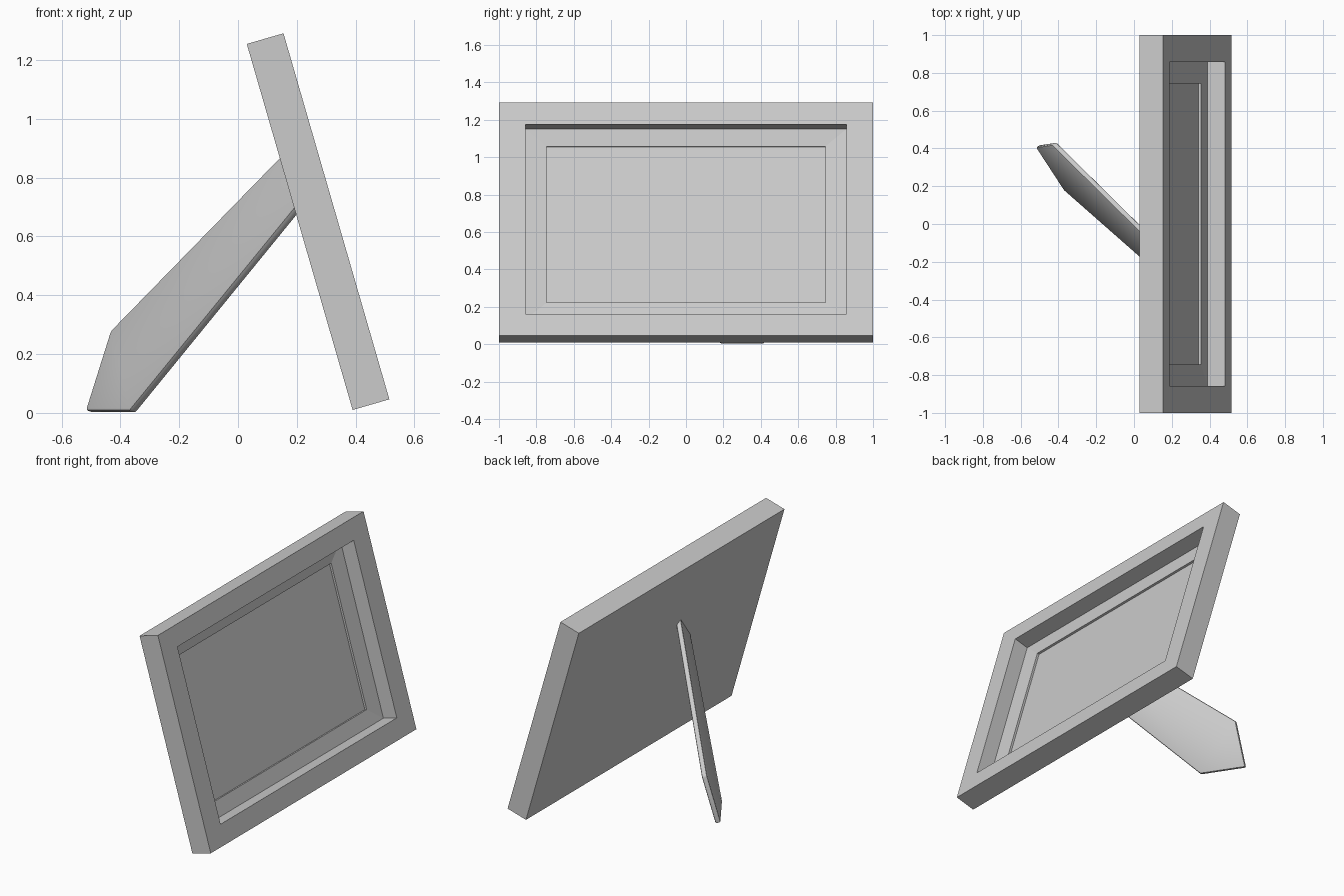
import bpy, bmesh
from mathutils import Vector

if "Cube" in bpy.data.objects:
    bpy.data.objects.remove(bpy.data.objects["Cube"])

# Tilted frame axes: base line on the back, slope direction, outward normal
BASE = Vector((0.39, 0, 0.01))
UP = Vector((-0.278, 0, 0.961)).normalized()
OUT = Vector((0.961, 0, 0.278)).normalized()
HEIGHT = 1.296


def finish(bm, name):
    bmesh.ops.recalc_face_normals(bm, faces=bm.faces)
    mesh = bpy.data.meshes.new(name)
    bm.to_mesh(mesh)
    bm.free()
    obj = bpy.data.objects.new(name, mesh)
    bpy.context.collection.objects.link(obj)
    return obj


def ring(bm, side, end, depth):
    """Rectangle inset by side / end margins at a given depth of the frame."""
    corners = ((-1, 0), (1, 0), (1, 1), (-1, 1))
    verts = []
    for sy, top in corners:
        v = HEIGHT - end if top else end
        p = BASE + UP * v + OUT * depth
        p.y = sy * (1 - side)
        verts.append(bm.verts.new(p))
    return verts


# Picture frame: back, front, opening wall, sloped mat, small step, picture
bm = bmesh.new()
rings = [ring(bm, *r) for r in (
    (0, 0, 0), (0, 0, 0.13),
    (0.143, 0.12, 0.13), (0.143, 0.12, 0.035),
    (0.255, 0.213, 0.025), (0.255, 0.213, 0.012))]
for a, b in zip(rings, rings[1:]):
    for i in range(4):
        j = (i + 1) % 4
        bm.faces.new((a[i], a[j], b[j], b[i]))
bm.faces.new(rings[0])
bm.faces.new(rings[-1])
finish(bm, "picture_frame")

# Support leg: skewed flat plate, trimmed flush with the frame back
bm = bmesh.new()
outline = ((0.20, 0.93), (-0.435, 0.28), (-0.52, 0.009), (-0.37, 0.009), (0.235, 0.751))
thick = Vector((1.53, 1, -0.53)).normalized() * 0.03
front = [Vector((x, 0.17 - 1.53 * (x + 0.37) + 0.53 * z, z)) for x, z in outline]
va = [bm.verts.new(p) for p in front]
vb = [bm.verts.new(p + thick) for p in front]
bm.faces.new(va)
bm.faces.new(vb[::-1])
for i in range(5):
    j = (i + 1) % 5
    bm.faces.new((va[i], vb[i], vb[j], va[j]))
bmesh.ops.recalc_face_normals(bm, faces=bm.faces)
bmesh.ops.bevel(bm, geom=bm.edges[:], offset=0.008, segments=2,
                affect='EDGES', profile=0.5)
cut = bmesh.ops.bisect_plane(bm, geom=bm.verts[:] + bm.edges[:] + bm.faces[:],
                             plane_co=BASE, plane_no=OUT, clear_outer=True)
bmesh.ops.holes_fill(bm, edges=[e for e in bm.edges if e.is_boundary], sides=0)
leg = finish(bm, "support_leg")
bpy.context.view_layer.objects.active = leg
leg.select_set(True)
bpy.ops.object.shade_smooth_by_angle()
